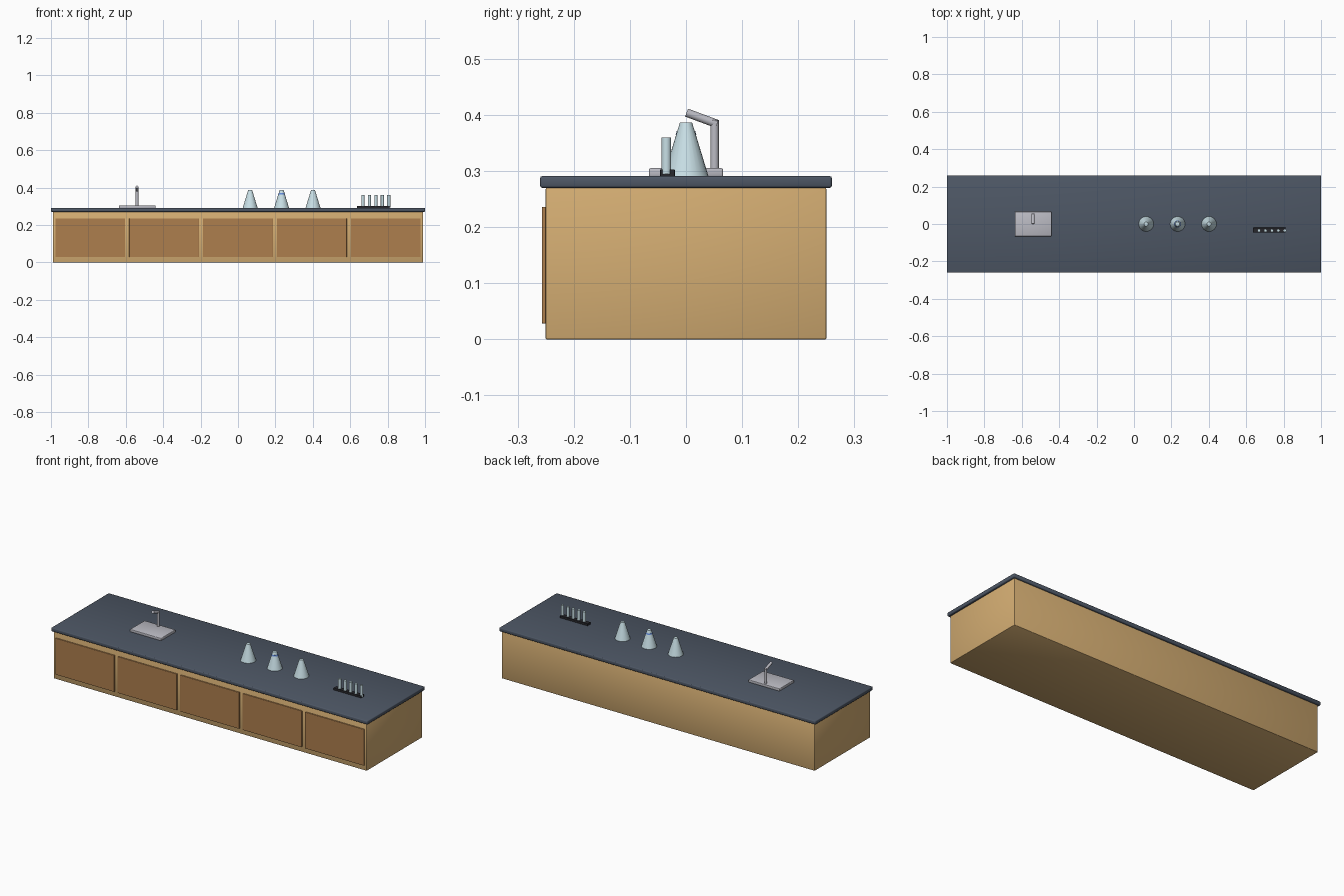
import bpy
from math import atan2
from mathutils import Vector

if "Cube" in bpy.data.objects:
    bpy.data.objects.remove(bpy.data.objects["Cube"])


def material(name, rgb):
    m = bpy.data.materials.new(name)
    m.diffuse_color = (*rgb, 1)
    m.use_nodes = True
    m.node_tree.nodes["Principled BSDF"].inputs["Base Color"].default_value = m.diffuse_color
    return m


WOOD = material("wood", (0.66, 0.42, 0.17))
DOOR = material("door_wood", (0.42, 0.21, 0.075))
SLATE = material("slate", (0.075, 0.095, 0.13))
STEEL = material("steel", (0.5, 0.5, 0.55))
GLASS = material("glass", (0.58, 0.74, 0.79))
BLUE = material("blue", (0.12, 0.25, 0.7))
BLACK = material("black", (0.02, 0.02, 0.025))


def box(name, x, y, z, mat, bevel=0, smooth=True):
    """Box from (min, max) ranges, optionally bevelled."""
    lo, hi = Vector((x[0], y[0], z[0])), Vector((x[1], y[1], z[1]))
    bpy.ops.mesh.primitive_cube_add(size=1, location=(lo + hi) / 2)
    ob = bpy.context.object
    ob.name = name
    ob.scale = hi - lo
    bpy.ops.object.transform_apply(location=False, rotation=False, scale=True)
    ob.data.materials.append(mat)
    if bevel:
        b = ob.modifiers.new("bevel", 'BEVEL')
        b.width, b.segments = bevel, 2
    if smooth:
        bpy.ops.object.shade_smooth()
    return ob


def rod(name, start, end, r1, mat, r2=None, sides=24):
    """Cylinder or cone frustum between two points."""
    a, b = Vector(start), Vector(end)
    bpy.ops.mesh.primitive_cone_add(
        vertices=sides, radius1=r1, radius2=r1 if r2 is None else r2,
        depth=(b - a).length, location=(a + b) / 2,
        rotation=(b - a).to_track_quat('Z', 'Y').to_euler())
    ob = bpy.context.object
    ob.name = name
    ob.data.materials.append(mat)
    bpy.ops.object.shade_smooth_by_angle()
    return ob


# Bench body and worktop
box("cabinet", (-0.989, 0.989), (-0.25, 0.25), (0, 0.27), WOOD, 0.002)
box("worktop", (-1, 1), (-0.26, 0.26), (0.27, 0.291), SLATE, 0.004)

# Row of five cupboard doors
for i in range(5):
    cx = -0.79 + 0.395 * i
    box(f"door_{i + 1}", (cx - 0.187, cx + 0.187), (-0.257, -0.249),
        (0.028, 0.236), DOOR, 0.002, smooth=False)

# Sink plate and angled tap
box("sink", (-0.637, -0.441), (-0.066, 0.066), (0.289, 0.305), STEEL, 0.003)
rod("tap_post", (-0.54, 0.051, 0.3), (-0.54, 0.051, 0.391), 0.0075, STEEL)
rod("tap_spout", (-0.54, 0.055, 0.384), (-0.54, 0.001, 0.404), 0.0075, STEEL)

# Conical flasks, the middle one with a blue band
for i, fx in enumerate((0.065, 0.233, 0.401)):
    rod(f"flask_{i + 1}", (fx, 0, 0.291), (fx, 0, 0.386), 0.04, GLASS, 0.011)
rod("flask_band", (0.233, 0, 0.364), (0.233, 0, 0.371), 0.0185, BLUE, 0.0165)

# Test tube rack with five tubes
box("tube_rack", (0.637, 0.811), (-0.046, -0.02), (0.29, 0.303), BLACK, 0.001, smooth=False)
for i in range(5):
    tx = 0.668 + 0.0345 * i
    rod(f"test_tube_{i + 1}", (tx, -0.035, 0.295), (tx, -0.035, 0.36), 0.0085, GLASS, sides=16)
